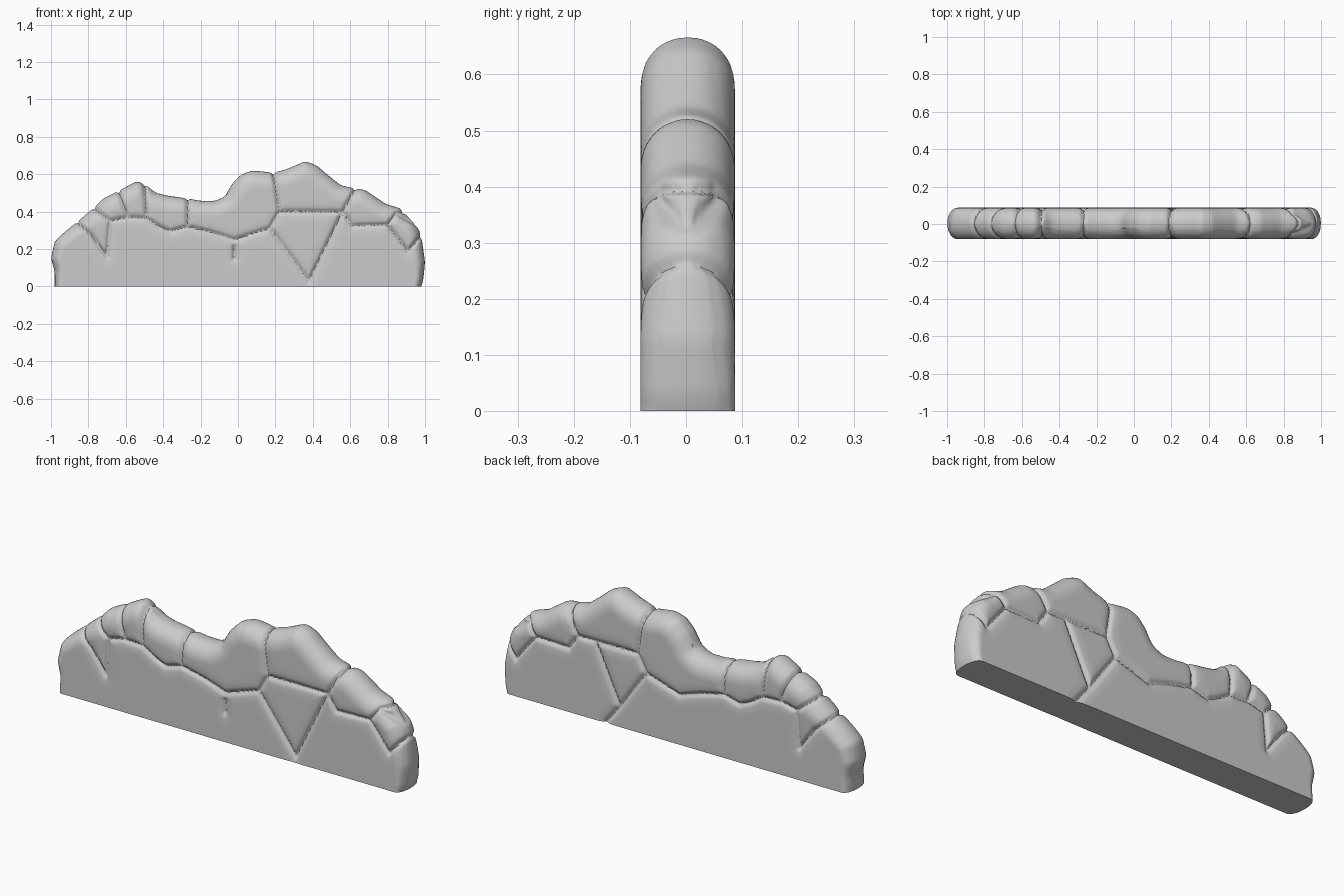
import bpy, bmesh, math
from mathutils import Vector, kdtree

if "Cube" in bpy.data.objects:
    bpy.data.objects.remove(bpy.data.objects["Cube"])

# Silhouette of the rock wall (x, z), left foot over the crest to right foot
OUTLINE = [(-.98, 0), (-.98, .08), (-1, .15), (-.98, .24), (-.94, .28), (-.86, .345), (-.77, .42),
           (-.72, .47), (-.64, .51), (-.54, .563), (-.50, .548), (-.44, .50), (-.38, .485),
           (-.27, .47), (-.20, .457), (-.12, .457), (-.07, .48), (-.03, .55), (.02, .60), (.08, .62),
           (.19, .607), (.27, .63), (.36, .67), (.42, .647), (.48, .595), (.55, .54), (.61, .527),
           (.68, .515), (.74, .475), (.79, .44), (.87, .417), (.90, .38), (.95, .34), (.98, .27),
           (1, .13), (.99, .03), (.98, 0)]

# Joints between stones: shared by both faces, then front only and back only
SEAMS = [[(-.86, .345), (-.78, .27), (-.70, .16), (-.685, .35), (-.60, .37), (-.49, .365), (-.42, .32),
          (-.36, .295), (-.27, .32), (-.14, .29), (-.02, .25), (.17, .31), (.22, .40), (.56, .40),
          (.61, .325), (.80, .33), (.91, .19), (.98, .27)],
         [(-.77, .42), (-.685, .35)], [(-.64, .51), (-.59, .37)], [(-.50, .55), (-.49, .365)],
         [(-.27, .47), (-.27, .32)], [(.19, .61), (.22, .40)], [(.63, .53), (.56, .40)],
         [(.80, .33), (.85, .395), (.89, .40)], [(.85, .39), (.96, .33)]]
FRONT = [[(.17, .31), (.38, .03), (.56, .40)], [(-.02, .15), (-.02, .21)]]
BACK = [[(.17, .31), (.32, .10), (.46, .40)], [(.32, .10), (.40, 0)]]

N, M = 400, 80
MID_Y = .003


def resample(pts, step):
    """Points evenly spaced along a polyline."""
    out = []
    for a, b in zip(pts, pts[1:]):
        a, b = Vector(a), Vector(b)
        n = max(1, round((b - a).length / step))
        out += [a.lerp(b, k / n) for k in range(n)]
    return out + [Vector(pts[-1])]


def tree(points):
    kd = kdtree.KDTree(len(points))
    for i, p in enumerate(points):
        kd.insert((p.x, p.y, 0), i)
    kd.balance()
    return lambda p: kd.find((p.x, p.y, 0))[2]


# Smooth crest line with N + 1 samples
fine = resample(OUTLINE, .001)
crest = [fine[round(i * (len(fine) - 1) / N)] for i in range(N + 1)]
for _ in range(6):
    crest = [crest[0]] + [(crest[i - 1] + 2 * crest[i] + crest[i + 1]) / 4 for i in range(1, N)] + [crest[-1]]
rim_distance = tree(crest)

bm = bmesh.new()


def wall_face(side, seams):
    """One weathered face: rounded at the rim, grooved along the joints."""
    seam_distance = tree([p for s in seams for p in resample(s, .004)])
    grid = []
    for i in range(N + 1):
        base = Vector((-.85 + 1.7 * i / N, 0))
        column = []
        for j in range(M + 1):
            t = 1 - (1 - j / M) ** 1.4
            p = base.lerp(crest[i], t)
            d = seam_distance(p)
            groove = math.exp(-(d / .010) ** 2)
            radius = .04 + .055 * min(1, p.y / .4)
            k = 1 - min(1, rim_distance(p) / radius)
            h = .084 * math.sqrt(max(0, 1 - k ** 2.4))
            h -= (.012 * groove + .005 * math.exp(-(d / .03) ** 2)) * min(1, h / .03)
            y = MID_Y + side * h
            if j == M:
                y = MID_Y
                groove = math.exp(-(min(tree_shared(p), 1) / .010) ** 2)
            p = base.lerp(p, 1 - .02 * groove * t ** 4)
            column.append(bm.verts.new((p.x, y, p.y)))
        grid.append(column)
    for i in range(N):
        for j in range(M):
            q = (grid[i][j], grid[i + 1][j], grid[i + 1][j + 1], grid[i][j + 1])
            bm.faces.new(q if side < 0 else q[::-1])
    # Boundary along the foot
    return grid[0][::-1] + [c[0] for c in grid[1:-1]] + grid[-1]


tree_shared = tree([p for s in SEAMS for p in resample(s, .004)])
front_foot = wall_face(-1, SEAMS + FRONT)
back_foot = wall_face(1, SEAMS + BACK)

# Flat underside joining both faces, then weld the crest
for a, b, c, d in zip(front_foot, front_foot[1:], back_foot[1:], back_foot):
    bm.faces.new((b, a, d, c))
bmesh.ops.remove_doubles(bm, verts=bm.verts, dist=.00005)
bmesh.ops.recalc_face_normals(bm, faces=bm.faces)

mesh = bpy.data.meshes.new("rock_wall")
bm.to_mesh(mesh)
bm.free()
wall = bpy.data.objects.new("rock_wall", mesh)
bpy.context.collection.objects.link(wall)
bpy.context.view_layer.objects.active = wall
wall.select_set(True)
bpy.ops.object.shade_smooth_by_angle(angle=math.radians(45))
